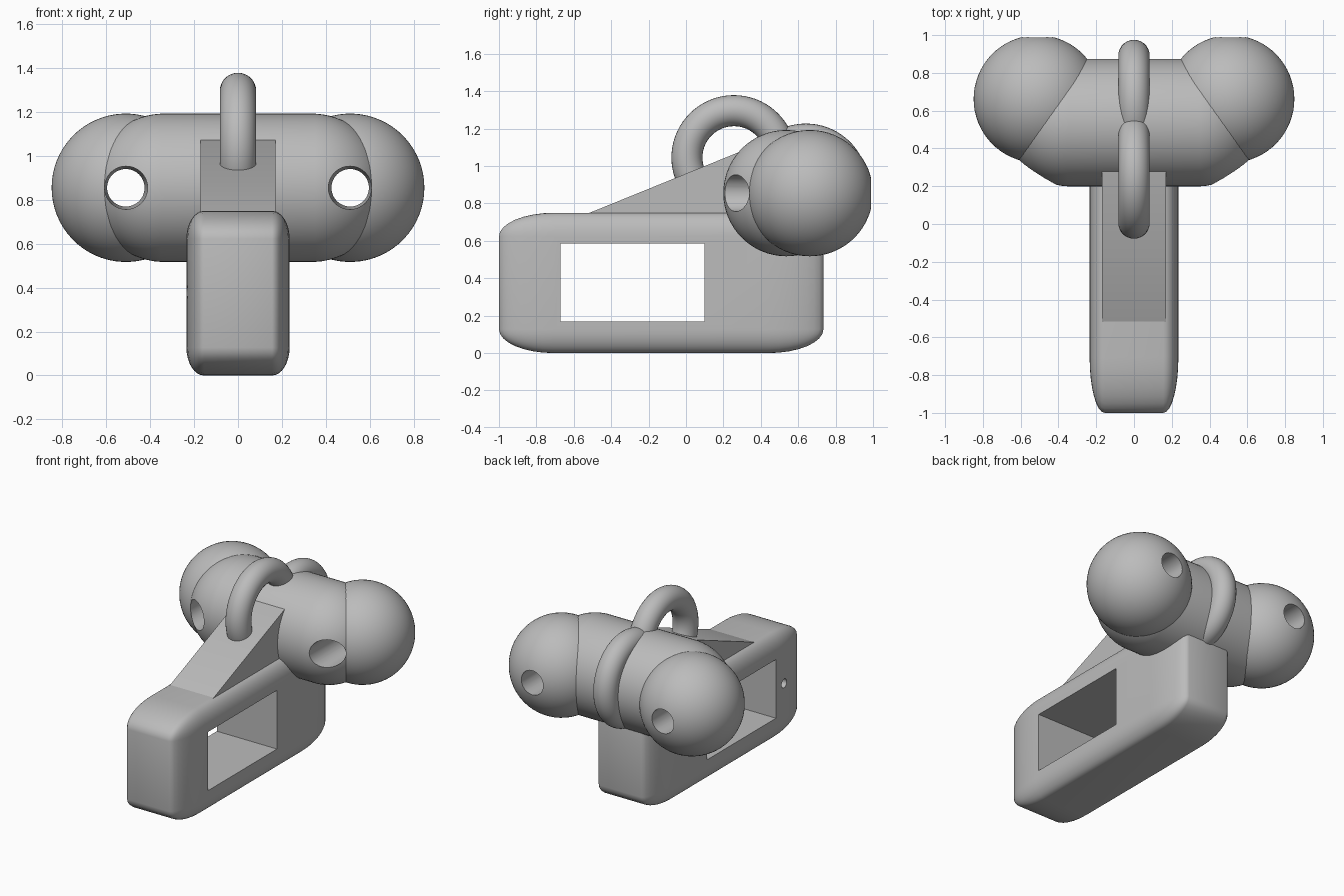
import bpy, bmesh, math
from mathutils import Matrix, Vector

cube = bpy.data.objects.get("Cube")
if cube:
    bpy.data.objects.remove(cube, do_unlink=True)

GREY = (0.5, 0.5, 0.5, 1)
mat = bpy.data.materials.new("plain grey")
mat.use_nodes = True
mat.diffuse_color = GREY
mat.node_tree.nodes["Principled BSDF"].inputs["Base Color"].default_value = GREY


def make(name, bm):
    bmesh.ops.recalc_face_normals(bm, faces=bm.faces)
    mesh = bpy.data.meshes.new(name)
    bm.to_mesh(mesh)
    bm.free()
    mesh.materials.append(mat)
    obj = bpy.data.objects.new(name, mesh)
    bpy.context.collection.objects.link(obj)
    return obj


def box(name, low, high, bevel=0):
    """Box between two corners; bevel is a fraction of each side."""
    low, high = Vector(low), Vector(high)
    bm = bmesh.new()
    bmesh.ops.create_cube(bm, size=1)
    if bevel:
        bmesh.ops.bevel(bm, geom=bm.edges[:], offset=bevel, segments=8,
                        profile=0.5, affect='EDGES')
    bmesh.ops.scale(bm, vec=high - low, verts=bm.verts)
    bmesh.ops.translate(bm, vec=(low + high) / 2, verts=bm.verts)
    return make(name, bm)


def ball(name, centre, radius, stretch=0):
    """Sphere with poles along x, pulled apart into a capsule by stretch."""
    bm = bmesh.new()
    bmesh.ops.create_uvsphere(bm, u_segments=64, v_segments=33, radius=radius,
                              matrix=Matrix.Rotation(math.pi / 2, 4, 'Y'))
    for v in bm.verts:
        v.co.x += math.copysign(stretch, v.co.x)
    bmesh.ops.translate(bm, vec=centre, verts=bm.verts)
    return make(name, bm)


def rod(name, centre, r1, r2, length, axis):
    """Cylinder or cone lying along an axis, r1 at the low end."""
    turn = Vector((0, 0, 1)).rotation_difference(Vector(axis)).to_matrix().to_4x4()
    bm = bmesh.new()
    bmesh.ops.create_cone(bm, cap_ends=True, segments=40, radius1=r1, radius2=r2,
                          depth=length, matrix=Matrix.Translation(centre) @ turn)
    return make(name, bm)


def ring(name, centre, major, minor):
    """Torus standing in the y-z plane."""
    bpy.ops.mesh.primitive_torus_add(location=centre, rotation=(0, math.pi / 2, 0),
                                     major_radius=major, minor_radius=minor,
                                     major_segments=72, minor_segments=28)
    obj = bpy.context.object
    obj.name = name
    obj.data.materials.append(mat)
    return obj


def cut(obj, cutters):
    for c in cutters:
        mod = obj.modifiers.new("cut", 'BOOLEAN')
        mod.operation, mod.solver, mod.object = 'DIFFERENCE', 'EXACT', c
    graph = bpy.context.evaluated_depsgraph_get()
    mesh = bpy.data.meshes.new_from_object(obj.evaluated_get(graph))
    obj.modifiers.clear()
    obj.data = mesh


# Rounded housing, with a window right through and two blind screw holes
housing = box("housing", (-0.235, -1, 0), (0.235, 0.735, 0.75), bevel=0.17)
window = [box("window_cutter", (-0.5, -0.67, 0.17), (0.5, 0.1, 0.585))]
screws = [rod("screw_cutter", (-0.235, y, 0.38), 0.031, 0.031, 0.24, (1, 0, 0))
          for y in (-0.765, 0.185)]
cut(housing, window + screws)

# Sloping wedge from housing to barrel
bm = bmesh.new()
side = [bm.verts.new((-0.17, y, z)) for y, z in
        ((-0.52, 0.748), (0.285, 1.075), (0.5, 1.075), (0.5, 0.7), (-0.4, 0.7))]
face = bm.faces.new(side)
new = bmesh.ops.extrude_face_region(bm, geom=[face])["geom"]
bmesh.ops.translate(bm, vec=(0.34, 0, 0),
                    verts=[g for g in new if isinstance(g, bmesh.types.BMVert)])
wedge = make("wedge", bm)

# Barrel and end balls, bored front to back with tapered holes
barrel = ball("barrel", (0, 0.537, 0.855), 0.338, stretch=0.335)
balls = [ball(n, (s * 0.511, 0.662, 0.855), 0.338)
         for n, s in (("left_ball", 1), ("right_ball", -1))]
bores = [rod("bore_cutter", (s * 0.511, 0.62, 0.855), 0.1, 0.084, 0.9, (0, 1, 0))
         for s in (1, -1)]
cut(barrel, bores)
for obj, bore in zip(balls, bores):
    cut(obj, [bore])

# Hanging loop above the wedge and the band around the back of the barrel
loops = [ring("top_loop", (0, 0.256, 1.045), 0.251, 0.083),
         ring("back_loop", (0, 0.641, 0.893), 0.251, 0.083)]

for c in window + screws + bores:
    bpy.data.objects.remove(c, do_unlink=True)

# Smooth shading with crisp edges
bpy.ops.object.select_all(action='DESELECT')
for obj in [housing, wedge, barrel] + balls + loops:
    obj.select_set(True)
    bpy.context.view_layer.objects.active = obj
bpy.ops.object.shade_smooth_by_angle(angle=math.radians(30))
